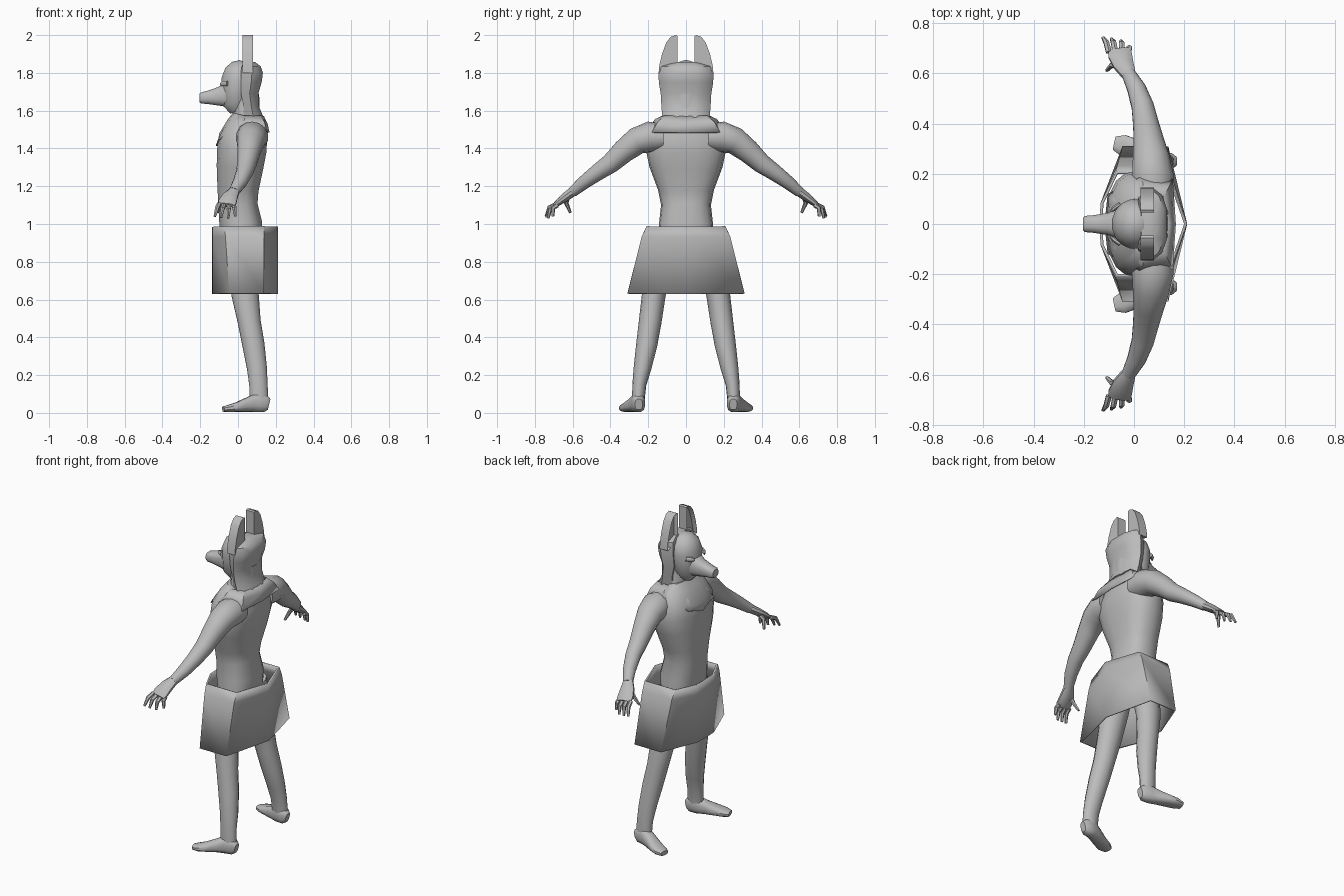
import bpy, bmesh, math
from mathutils import Vector

cube = bpy.data.objects.get("Cube")
if cube:
    bpy.data.objects.remove(cube, do_unlink=True)

stone = bpy.data.materials.new("stone_grey")
stone.use_nodes = True
GREY = (0.5, 0.5, 0.5, 1)
stone.diffuse_color = GREY
stone.node_tree.nodes["Principled BSDF"].inputs["Base Color"].default_value = GREY


def finish(name, bm, mirror=False, angle=40, thick=0):
    """Turn a bmesh into a named, shaded object, optionally mirrored across y."""
    bmesh.ops.recalc_face_normals(bm, faces=bm.faces)
    mesh = bpy.data.meshes.new(name)
    bm.to_mesh(mesh)
    bm.free()
    mesh.materials.append(stone)
    ob = bpy.data.objects.new(name, mesh)
    bpy.context.collection.objects.link(ob)
    bpy.ops.object.select_all(action='DESELECT')
    ob.select_set(True)
    bpy.context.view_layer.objects.active = ob
    bpy.ops.object.shade_smooth_by_angle(angle=math.radians(angle))
    if thick:
        sol = ob.modifiers.new("Thickness", 'SOLIDIFY')
        sol.thickness = thick
    if mirror:
        mod = ob.modifiers.new("Mirror", 'MIRROR')
        mod.use_axis = (False, True, False)
    return ob


def skin(bm, rings, caps=True):
    """Join equal vertex rings with quads."""
    loops = [[bm.verts.new(p) for p in ring] for ring in rings]
    n = len(loops[0])
    for a, b in zip(loops, loops[1:]):
        for i in range(n):
            j = (i + 1) % n
            bm.faces.new((a[i], a[j], b[j], b[i]))
    if caps:
        bm.faces.new(loops[0])
        bm.faces.new(loops[-1])


def tube(bm, stations, side, sides=14, power=1.0):
    """Loft ellipses (x, y, z, radius along side, other radius) along a path."""
    mids = [Vector(s[:3]) for s in stations]
    rings = []
    for i, s in enumerate(stations):
        t = (mids[min(i + 1, len(mids) - 1)] - mids[max(i - 1, 0)]).normalized()
        u = Vector(side)
        u = (u - t * u.dot(t)).normalized()
        v = t.cross(u)
        ring = []
        for k in range(sides):
            a = 2 * math.pi * (k + 0.5) / sides
            c, d = math.cos(a), math.sin(a)
            c = math.copysign(abs(c) ** power, c)
            d = math.copysign(abs(d) ** power, d)
            ring.append(mids[i] + u * c * s[3] + v * d * s[4])
        rings.append(ring)
    skin(bm, rings)


def loft(name, stations, side, mirror=False, **kw):
    bm = bmesh.new()
    tube(bm, stations, side, **kw)
    return finish(name, bm, mirror)


def band(name, rows, thick, angle):
    """Open sheet from half outlines, completed by reflection in y."""
    bm = bmesh.new()
    skin(bm, [row + [(x, -y, z) for x, y, z in reversed(row) if y > 0] for row in rows], caps=False)
    return finish(name, bm, angle=angle, thick=thick)


X, Y = (1, 0, 0), (0, 1, 0)

# Torso, waist and hips
loft("torso", [
    (.02, 0, .84, .09, .15), (.015, 0, 1.0, .115, .143), (0, 0, 1.1, .105, .132),
    (.0, 0, 1.18, .11, .148), (.01, 0, 1.3, .125, .193), (.02, 0, 1.39, .132, .212),
    (.027, 0, 1.46, .13, .205), (.04, 0, 1.53, .1, .175), (.05, 0, 1.57, .08, .12)],
    X, sides=18, power=.8)

# Arms, shoulder to wrist
loft("arms", [
    (.075, .12, 1.46, .08, .07), (.075, .19, 1.46, .085, .083), (.068, .26, 1.44, .075, .072),
    (.058, .33, 1.385, .062, .062), (.047, .4, 1.32, .052, .052), (.034, .47, 1.272, .045, .044),
    (.01, .54, 1.22, .038, .036), (-.022, .6, 1.17, .028, .028)], X, mirror=True)

# Hands with four fingers and a thumb
bm = bmesh.new()
tube(bm, [(-.018, .59, 1.178, .028, .026), (-.042, .635, 1.145, .043, .024),
          (-.056, .675, 1.115, .05, .018), (-.06, .695, 1.1, .045, .012)], X, sides=10)
fingers = [((-.1, .685, 1.105), (-.123, .742, 1.04)), ((-.075, .69, 1.1), (-.09, .738, 1.035)),
           ((-.047, .69, 1.095), (-.052, .73, 1.03)), ((-.022, .68, 1.1), (-.015, .705, 1.04)),
           ((-.07, .63, 1.13), (-.108, .612, 1.06))]
for base, tip in fingers:
    b, t = Vector(base), Vector(tip)
    knuckle = b.lerp(t, .45) + Vector((0, .012, .012))
    tube(bm, [(*b, .013, .013), (*knuckle, .012, .012), (*t, .007, .007)], X, sides=6)
finish("hands", bm, mirror=True)

# Legs and feet
loft("legs", [
    (.025, .1, .93, .085, .08), (.03, .135, .78, .082, .075), (.037, .17, .63, .074, .063),
    (.06, .19, .48, .062, .06), (.082, .208, .36, .06, .056), (.1, .23, .24, .054, .047),
    (.108, .247, .15, .05, .037), (.112, .253, .06, .05, .033)], X, mirror=True)
loft("feet", [
    (.165, .25, .045, .02, .03), (.145, .25, .05, .034, .046), (.1, .255, .055, .037, .052),
    (.05, .275, .043, .038, .038), (.0, .298, .032, .042, .027),
    (-.045, .315, .024, .042, .02), (-.078, .322, .02, .028, .014)],
    Y, mirror=True, sides=12, power=.75)

# Stiff kilt, wider toward the hem, with a ridge down the back


def kilt_row(z, width, front_x):
    return [(-.125, 0, z), (-.122, .08, z), (front_x, width, z), (.13, width, z), (.2, 0, z)]


band("kilt", [kilt_row(.63, .3, -.04), kilt_row(.93, .225, -.06), kilt_row(.985, .2, -.065)], -.012, 35)

# Collar draped over the shoulders
band("collar", [
    [(-.05, 0, 1.54), (-.035, .07, 1.56), (.04, .122, 1.575), (.12, .11, 1.575), (.138, 0, 1.57)],
    [(-.095, 0, 1.47), (-.08, .1, 1.5), (.035, .165, 1.555), (.14, .15, 1.54), (.157, 0, 1.53)],
    [(-.118, 0, 1.415), (-.105, .12, 1.45), (.02, .185, 1.525), (.155, .18, 1.485), (.167, 0, 1.485)]],
    .008, 40)

# Head: neck, skull and muzzle
loft("neck", [(.05, 0, 1.53, .085, .11), (.045, 0, 1.6, .07, .09), (.035, 0, 1.68, .08, .085)], X)
loft("skull", [
    (.01, 0, 1.605, .055, .055), (-.005, 0, 1.64, .08, .08), (-.003, 0, 1.7, .085, .092),
    (.003, 0, 1.76, .093, .1), (.013, 0, 1.81, .083, .09), (.022, 0, 1.845, .055, .06),
    (.027, 0, 1.862, .02, .02)], X, sides=16)
loft("muzzle", [
    (.0, 0, 1.69, .075, .083), (-.055, 0, 1.685, .062, .07), (-.1, 0, 1.675, .046, .051),
    (-.16, 0, 1.67, .036, .036), (-.195, 0, 1.667, .033, .03), (-.204, 0, 1.667, .026, .024)],
    Y, sides=12, power=.75)
loft("eyes", [(-.092, .05, 1.738, .008, .004), (-.08, .062, 1.743, .014, .011),
              (-.055, .08, 1.745, .014, .01)], (0, 0, 1), mirror=True, sides=8)

# Headcloth falling behind the skull


def cloth_ring(z, front, back, width):
    half = [(front, width * .72), ((front + back) / 2, width), (back - .02, width * .8), (back, width * .4)]
    return [(x, y, z) for x, y in half] + [(x, -y, z) for x, y in reversed(half)]


bm = bmesh.new()
skin(bm, [cloth_ring(1.565, .03, .135, .125), cloth_ring(1.62, .03, .112, .13),
          cloth_ring(1.69, .015, .108, .134), cloth_ring(1.75, .015, .125, .144),
          cloth_ring(1.8, .015, .132, .145), cloth_ring(1.835, .02, .12, .138),
          cloth_ring(1.858, .03, .09, .07)])
finish("headcloth", bm)

# Tall pointed ears, hollowed on the front
bm = bmesh.new()
outline = [(.045, 1.82), (.145, 1.8), (.141, 1.84), (.127, 1.9), (.105, 1.96), (.082, 1.99),
           (.055, 2.0), (.045, 1.995)]
skin(bm, [[(x, y, z) for y, z in outline] for x in (.025, .08)])
bm.faces.ensure_lookup_table()
front = min(bm.faces, key=lambda f: f.calc_center_median().x)
bmesh.ops.recalc_face_normals(bm, faces=bm.faces)
bmesh.ops.inset_individual(bm, faces=[front], thickness=.012, depth=-.02)
finish("ears", bm, mirror=True)
